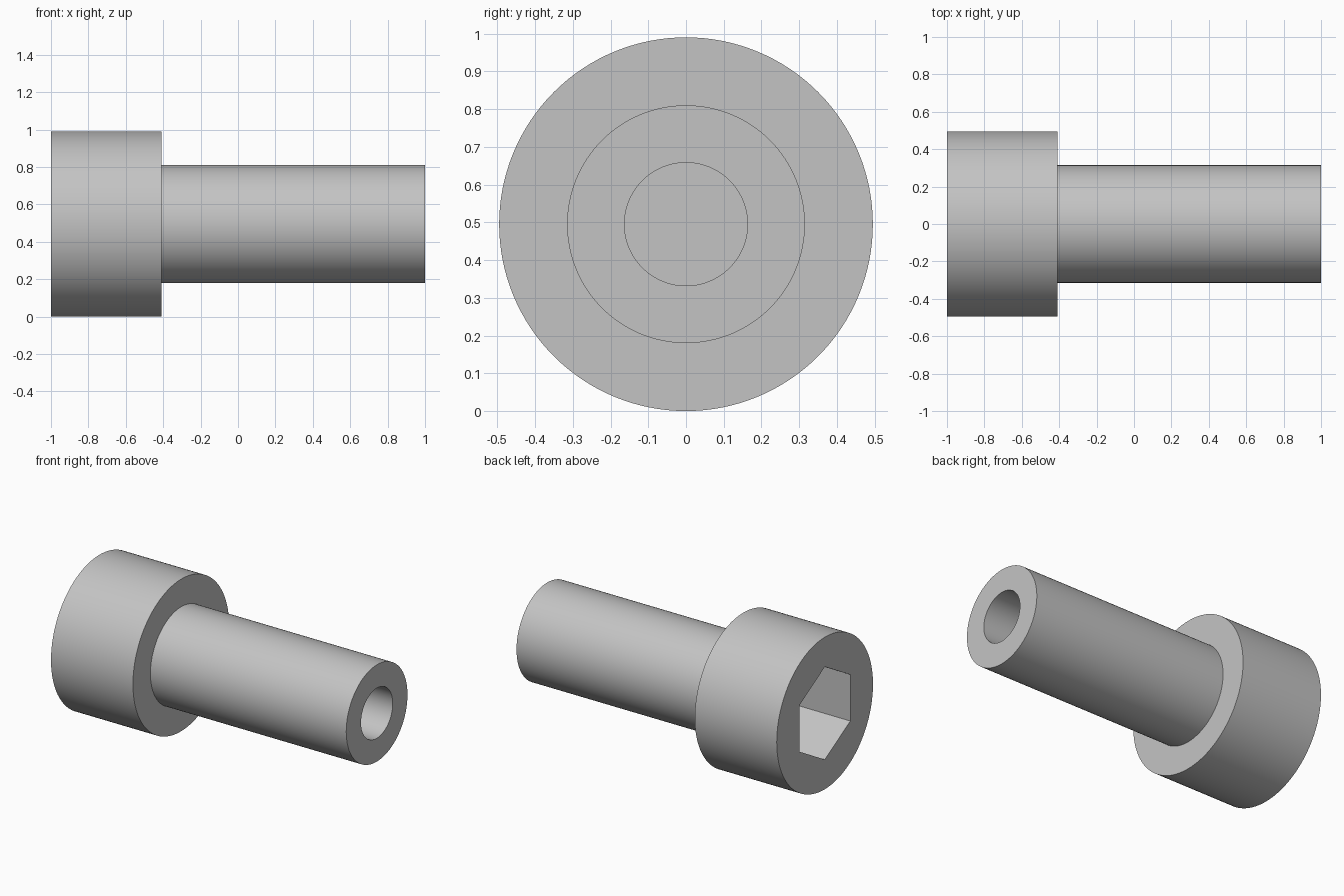
import bpy
import bmesh
import math
from mathutils import Matrix

if "Cube" in bpy.data.objects:
    bpy.data.objects.remove(bpy.data.objects["Cube"], do_unlink=True)

HEAD_R, SHANK_R, BORE_R, HEX_R = 0.495, 0.315, 0.163, 0.302
X_BACK, X_SHOULDER, X_TIP = -1.0, -0.41, 1.0
SOCKET_DEPTH, BORE_DEPTH = 0.4, 0.8
SIDES = 128

steel = bpy.data.materials.new("grey steel")
steel.use_nodes = True
colour = (0.55, 0.55, 0.55, 1)
steel.diffuse_color = colour
steel.node_tree.nodes["Principled BSDF"].inputs["Base Color"].default_value = colour


def make_object(name, bm):
    bmesh.ops.recalc_face_normals(bm, faces=bm.faces)
    mesh = bpy.data.meshes.new(name)
    bm.to_mesh(mesh)
    bm.free()
    mesh.materials.append(steel)
    obj = bpy.data.objects.new(name, mesh)
    bpy.context.collection.objects.link(obj)
    obj.location.z = HEAD_R
    return obj


# Bolt body: head, shank and blind bore turned from one profile about x
profile = [(X_BACK, 0), (X_BACK, HEAD_R), (X_SHOULDER, HEAD_R),
           (X_SHOULDER, SHANK_R), (X_TIP, SHANK_R), (X_TIP, BORE_R),
           (X_TIP - BORE_DEPTH, BORE_R), (X_TIP - BORE_DEPTH, 0)]
bm = bmesh.new()
points = [bm.verts.new((x, 0, r)) for x, r in profile]
edges = [bm.edges.new(pair) for pair in zip(points, points[1:])]
bmesh.ops.spin(bm, geom=points + edges, cent=(0, 0, 0), axis=(1, 0, 0),
               angle=math.tau, steps=SIDES, use_duplicate=False)
bmesh.ops.remove_doubles(bm, verts=bm.verts, dist=0.0001)
bolt = make_object("socket_head_bolt", bm)

# Hexagonal socket cutter, with corners at top and bottom
bm = bmesh.new()
bmesh.ops.create_cone(bm, cap_ends=True, segments=6, radius1=HEX_R,
                      radius2=HEX_R, depth=2 * SOCKET_DEPTH)
corner = max(bm.verts, key=lambda v: v.co.x).co
turn = Matrix.Rotation(-math.atan2(corner.y, corner.x), 4, "Z")
bmesh.ops.transform(bm, matrix=Matrix.Rotation(math.pi / 2, 4, "Y") @ turn,
                    verts=bm.verts)
bmesh.ops.translate(bm, vec=(X_BACK, 0, 0), verts=bm.verts)
cutter = make_object("hex_socket_cutter", bm)
cutter.hide_render = True

# Cut the socket, then drop the cutter
cut = bolt.modifiers.new("hex_socket", "BOOLEAN")
cut.operation = "DIFFERENCE"
cut.solver = "EXACT"
cut.object = cutter
bpy.ops.object.select_all(action="DESELECT")
bolt.select_set(True)
bpy.context.view_layer.objects.active = bolt
bpy.ops.object.modifier_apply(modifier=cut.name)
bpy.data.objects.remove(cutter, do_unlink=True)
bpy.ops.object.shade_smooth_by_angle(angle=math.radians(30))
